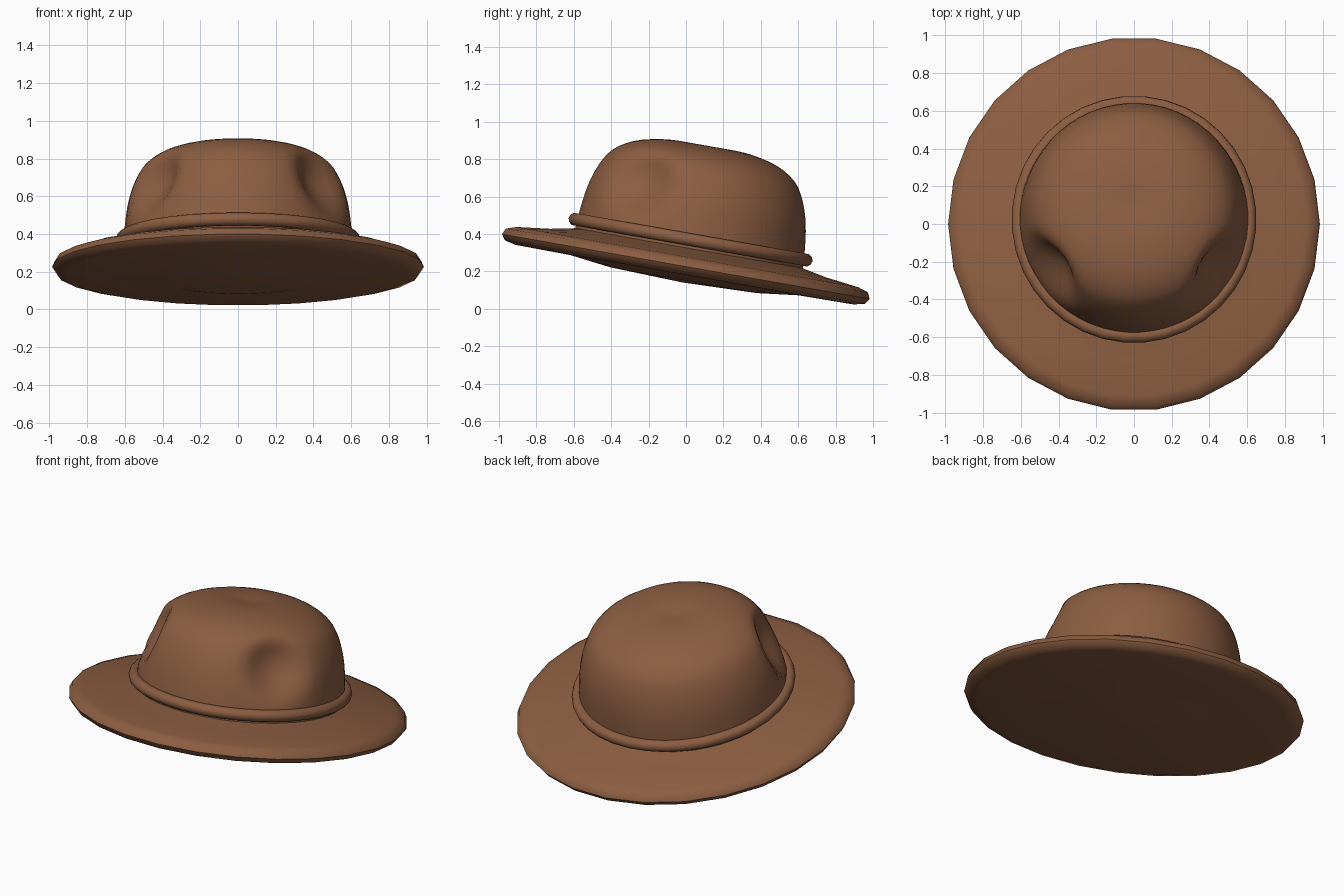
import bpy, bmesh, math
from mathutils import Matrix, Vector

cube = bpy.data.objects.get("Cube")
if cube:
    bpy.data.objects.remove(cube)

TILT = Matrix.Rotation(math.radians(-10), 4, 'X')
CENTRE = Matrix.Translation((0, -0.04, 0))

felt = bpy.data.materials.new("brown felt")
felt.use_nodes = True
colour = (0.262, 0.112, 0.054, 1)
felt.diffuse_color = colour
bsdf = felt.node_tree.nodes["Principled BSDF"]
bsdf.inputs["Base Color"].default_value = colour
bsdf.inputs["Roughness"].default_value = 0.9


def lathe(name, profile, sides, stretch, closed=False, shape=None):
    """Spin a (radius, height) profile, reshape it, then tip it forward-up."""
    bm = bmesh.new()
    rings = []
    for r, z in profile:
        rings.append([bm.verts.new((r * math.cos(a) * stretch[0],
                                    r * math.sin(a) * stretch[1], z))
                      for a in (math.tau * (i + 0.5) / sides + math.pi / 2
                                for i in range(sides))])
    pairs = list(zip(rings, rings[1:]))
    if closed:
        pairs.append((rings[-1], rings[0]))
    for low, high in pairs:
        for i in range(sides):
            j = (i + 1) % sides
            bm.faces.new((low[i], low[j], high[j], high[i]))
    bmesh.ops.remove_doubles(bm, verts=bm.verts[:], dist=0.0005)
    if shape:
        for v in bm.verts:
            v.co = shape(v.co.copy())
    bm.transform(TILT @ CENTRE)
    mesh = bpy.data.meshes.new(name)
    bm.to_mesh(mesh)
    bm.free()
    mesh.materials.append(felt)
    obj = bpy.data.objects.new(name, mesh)
    bpy.context.collection.objects.link(obj)
    bpy.ops.object.select_all(action='DESELECT')
    obj.select_set(True)
    bpy.context.view_layer.objects.active = obj
    bpy.ops.object.shade_smooth_by_angle(angle=math.radians(50))
    return obj


def smooth_profile(points, steps):
    """Catmull-Rom curve through the profile points."""
    pts = [Vector(p) for p in points]
    pts = [2 * pts[0] - pts[1]] + pts + [2 * pts[-1] - pts[-2]]
    out = []
    for a, b, c, d in zip(pts, pts[1:], pts[2:], pts[3:]):
        for k in range(steps):
            t = k / steps
            out.append(0.5 * (2 * b + (c - a) * t + (2 * a - 5 * b + 4 * c - d) * t ** 2
                              + (3 * b - a - 3 * c + d) * t ** 3))
    return out + [pts[-2]]


def pinch(co):
    """Press a dent into both front sides and a shallow dip into the top."""
    result = co.copy()
    for side in (-1, 1):
        d = (co - Vector((side * 0.48, -0.34, 0.64))).length / 0.25
        if d < 1:
            push = 0.11 * (1 - d * d) ** 2
            result += push * Vector((-side * 0.8, 0.55, -0.1))
    result.z -= 0.015 * math.exp(-(co.x ** 2 + co.y ** 2) / 0.012) * (co.z > 0.8)
    return result


# Brim, with the gently bulging closed underside
lathe("brim", [(0, .135), (.4, .148), (.62, .175), (.92, .178), (.98, .192),
               (1, .222), (.985, .255), (.93, .273), (.75, .295), (.6, .325)],
      26, (.985, 1.005))

# Rounded crown
crown = [(.62, .3), (.612, .42), (.592, .56), (.553, .68), (.495, .77),
         (.39, .835), (.25, .87), (.1, .883), (0, .885)]
lathe("crown", smooth_profile(crown, 3), 56, (.985, 1), shape=pinch)

# Rolled hat band
band = [(.62 + .035 * math.cos(a), .368 + .035 * math.sin(a))
        for a in (math.tau * i / 10 for i in range(10))]
lathe("hat_band", band, 36, (.99, 1.015), closed=True)
